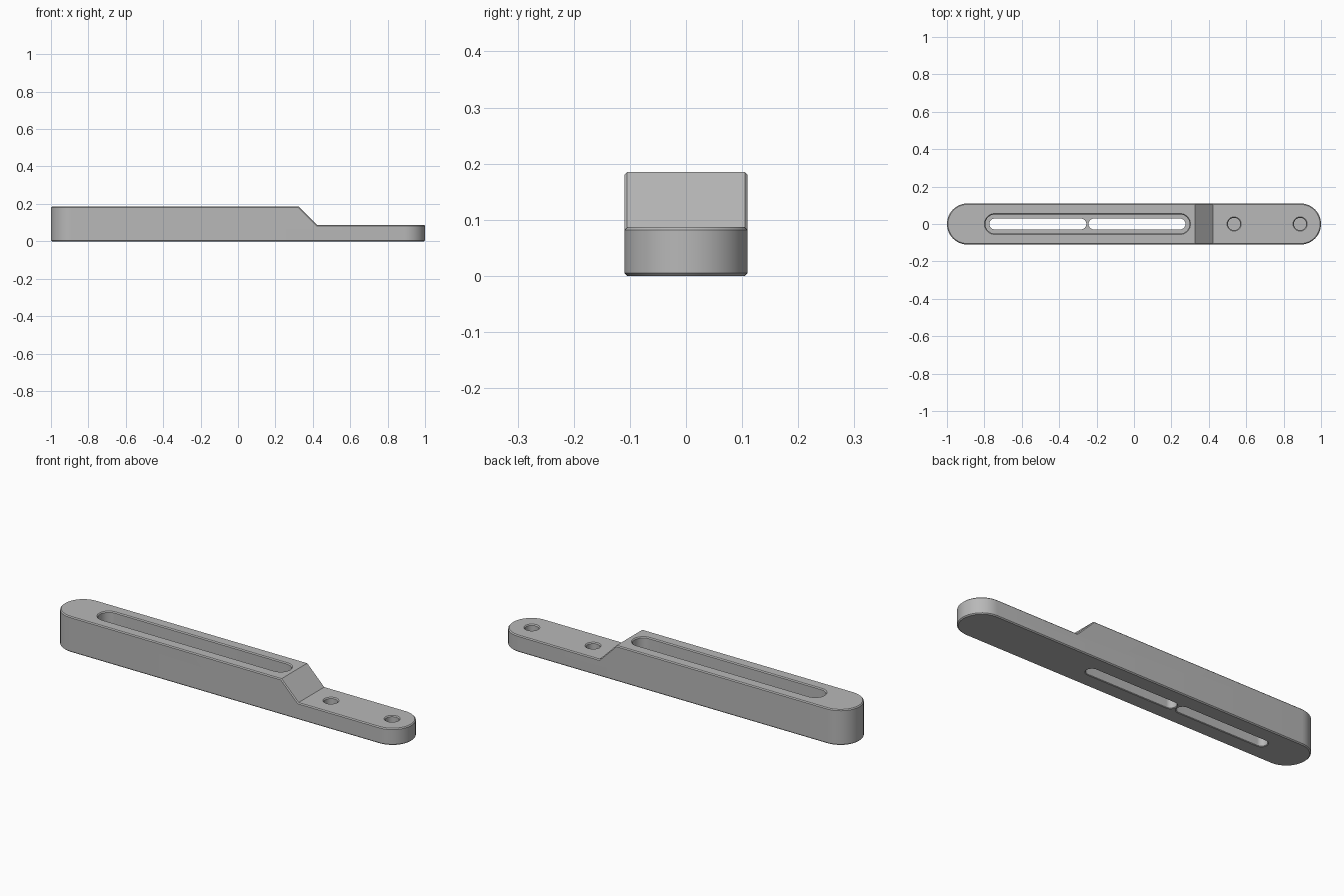
import bpy, bmesh, math

if "Cube" in bpy.data.objects:
    bpy.data.objects.remove(bpy.data.objects["Cube"], do_unlink=True)

TOP, STEP = 0.185, 0.087      # height of the thick and thin ends
HALF_W = 0.11
EDGE = 0.005                  # small chamfer on every rim

grey = bpy.data.materials.new("satin grey")
grey.use_nodes = True
colour = (0.48, 0.48, 0.48, 1)
grey.diffuse_color = colour
grey.node_tree.nodes["Principled BSDF"].inputs["Base Color"].default_value = colour


def make_object(name, bm):
    bmesh.ops.recalc_face_normals(bm, faces=bm.faces)
    mesh = bpy.data.meshes.new(name)
    bm.to_mesh(mesh)
    bm.free()
    mesh.materials.append(grey)
    obj = bpy.data.objects.new(name, mesh)
    bpy.context.collection.objects.link(obj)
    return obj


def pill(name, x0, x1, radius, levels, steps=24):
    """Round-ended solid; levels are (height, outward offset) pairs."""
    bm = bmesh.new()
    rings = []
    for z, grow in levels:
        ring = []
        for centre, start in ((x1 - radius, -math.pi / 2), (x0 + radius, math.pi / 2)):
            for i in range(steps + 1):
                if x1 - x0 <= 2 * radius + 1e-5 and i == steps:
                    continue          # a plain circle shares its end points
                a = start + math.pi * i / steps
                r = radius + grow
                ring.append(bm.verts.new((centre + r * math.cos(a), r * math.sin(a), z)))
        rings.append(ring)
    count = len(rings[0])
    for low, high in zip(rings, rings[1:]):
        for i in range(count):
            j = (i + 1) % count
            bm.faces.new((low[i], low[j], high[j], high[i]))
    bm.faces.new(rings[0])
    bm.faces.new(rings[-1])
    return make_object(name, bm)


def prism(name, profile, half):
    """Extrude an x-z profile across the width."""
    bm = bmesh.new()
    face = bm.faces.new([bm.verts.new((x, -half, z)) for x, z in profile])
    moved = bmesh.ops.extrude_face_region(bm, geom=[face])["geom"]
    verts = [v for v in moved if isinstance(v, bmesh.types.BMVert)]
    bmesh.ops.translate(bm, verts=verts, vec=(0, 2 * half, 0))
    return make_object(name, bm)


cutters = []


def cut(body, cutter):
    cutter.hide_render = True
    cutters.append(cutter)
    mod = body.modifiers.new(cutter.name, "BOOLEAN")
    mod.operation = "DIFFERENCE"
    mod.solver = "EXACT"
    mod.object = cutter


# Round-ended bar, with the thin end and slope cut away
body = pill("slotted_bar", -1, 1, HALF_W, [(0, 0), (TOP, 0)])
cut(body, prism("step_cutter", [(0.325, TOP), (0.423, STEP), (1.2, STEP),
                                (1.2, 0.3), (0.21, 0.3)], 0.3))

# Chamfer on the outer rims only, leaving the slope creases sharp
bevel = body.modifiers.new("rim_chamfer", "BEVEL")
bevel.width = EDGE
bevel.segments = 1
bevel.limit_method = "ANGLE"
bevel.angle_limit = math.radians(55)


def mouth(floor, top):
    """Levels of a pocket that flares at its top rim."""
    return [(floor, 0), (top - EDGE, 0), (top, EDGE), (top + 0.02, EDGE)]


# Long recess in the thick end
cut(body, pill("recess_cutter", -0.795, 0.297, 0.051, mouth(0.06, TOP)))

# Two through slots in the recess floor
for name, x0, x1 in (("rear_slot_cutter", -0.773, -0.255),
                     ("front_slot_cutter", -0.243, 0.275)):
    cut(body, pill(name, x0, x1, 0.029,
                   [(-0.02, 0.003), (0, 0.003), (0.003, 0), (0.1, 0)]))

# Two blind round holes in the thin end
for name, x in (("inner_hole_cutter", 0.535), ("outer_hole_cutter", 0.888)):
    cut(body, pill(name, x - 0.033, x + 0.033, 0.033, mouth(0.022, STEP)))

# Bake the cuts, then smooth the round walls
bpy.ops.object.select_all(action="DESELECT")
body.select_set(True)
bpy.context.view_layer.objects.active = body
bpy.ops.object.convert(target="MESH")
for c in cutters:
    bpy.data.objects.remove(c, do_unlink=True)
bpy.ops.object.shade_smooth_by_angle(angle=math.radians(30))
